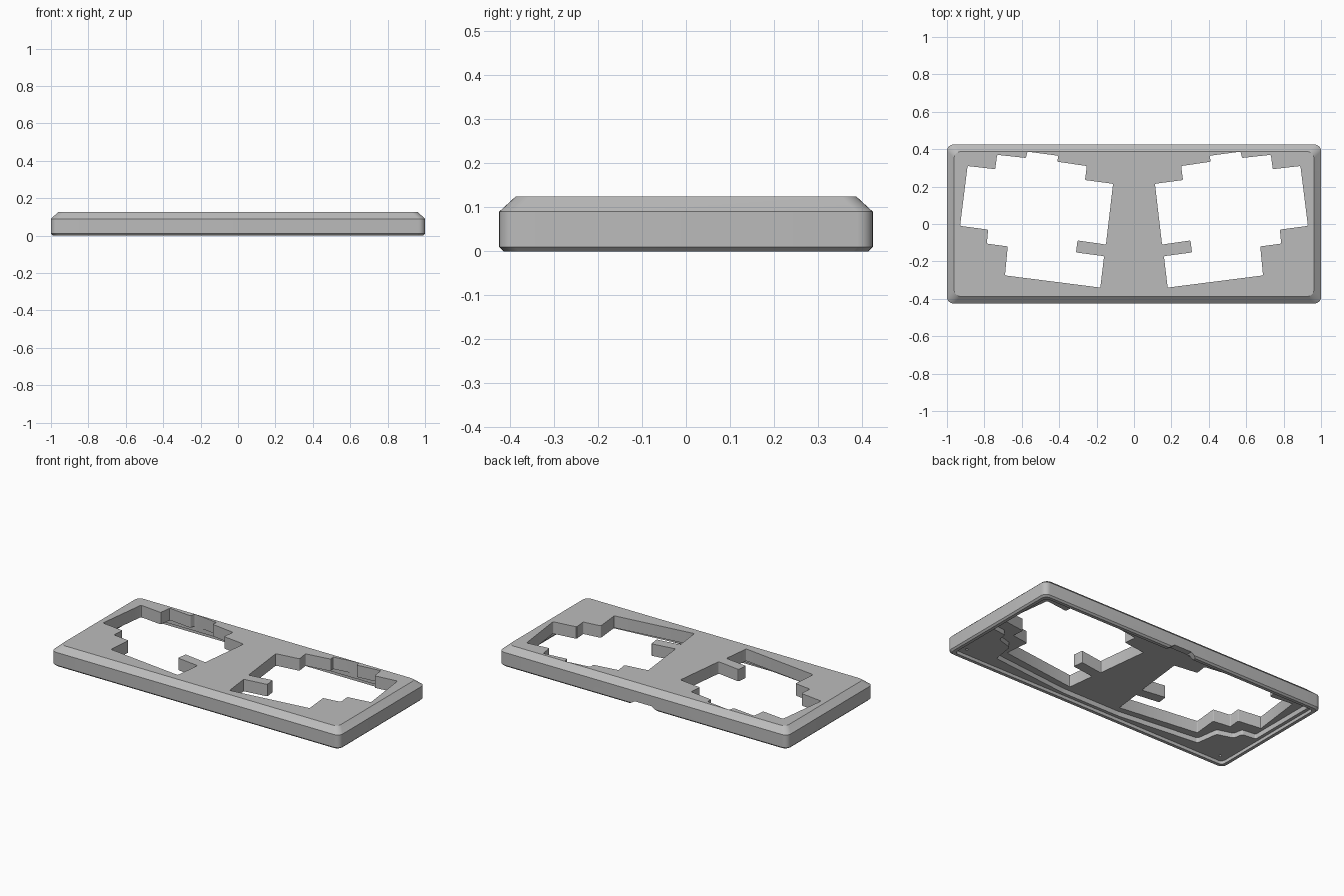
import bpy, bmesh, math

cube = bpy.data.objects.get("Cube")
if cube:
    bpy.data.objects.remove(cube, do_unlink=True)

HX, HY = 1.0, 0.425

grey = bpy.data.materials.new("matte grey")
grey.use_nodes = True
colour = (0.5, 0.5, 0.5, 1)
grey.diffuse_color = colour
grey.node_tree.nodes["Principled BSDF"].inputs["Base Color"].default_value = colour


def make_object(name, bm):
    bmesh.ops.recalc_face_normals(bm, faces=bm.faces)
    mesh = bpy.data.meshes.new(name)
    bm.to_mesh(mesh)
    bm.free()
    mesh.materials.append(grey)
    obj = bpy.data.objects.new(name, mesh)
    bpy.context.collection.objects.link(obj)
    return obj


def rounded_rect(inset, radius, steps=6):
    pts = []
    for i, (sx, sy) in enumerate([(1, 1), (-1, 1), (-1, -1), (1, -1)]):
        for s in range(steps + 1):
            a = math.pi / 2 * (i + s / steps)
            pts.append((sx * (HX - inset - radius) + radius * math.cos(a),
                        sy * (HY - inset - radius) + radius * math.sin(a)))
    return pts


def loft(name, rings):
    """Skin equal-length outlines given as (height, points)."""
    bm = bmesh.new()
    loops = [[bm.verts.new((x, y, z)) for x, y in pts] for z, pts in rings]
    for low, high in zip(loops, loops[1:]):
        for i in range(len(low)):
            j = (i + 1) % len(low)
            bm.faces.new((low[i], low[j], high[j], high[i]))
    bm.faces.new(loops[0][::-1])
    bm.faces.new(loops[-1])
    return make_object(name, bm)


def prism(name, pts, z0, z1, radius=0.006):
    """Upright prism with softly rounded corners."""
    bm = bmesh.new()
    low = [bm.verts.new((x, y, z0)) for x, y in pts]
    high = [bm.verts.new((x, y, z1)) for x, y in pts]
    walls = []
    for i in range(len(pts)):
        j = (i + 1) % len(pts)
        bm.faces.new((low[i], low[j], high[j], high[i]))
        walls.append(bm.edges.get((low[i], high[i])))
    bm.faces.new(low[::-1])
    bm.faces.new(high)
    bmesh.ops.recalc_face_normals(bm, faces=bm.faces)
    if radius:
        bmesh.ops.bevel(bm, geom=walls, offset=radius, segments=3,
                        affect='EDGES', profile=0.5)
    return make_object(name, bm)


def cut(target, cutter):
    cutter.hide_render = True
    mod = target.modifiers.new("cut", 'BOOLEAN')
    mod.operation = 'DIFFERENCE'
    mod.solver = 'EXACT'
    mod.object = cutter
    bpy.context.view_layer.objects.active = target
    bpy.ops.object.modifier_apply(modifier=mod.name)
    bpy.data.objects.remove(cutter, do_unlink=True)


def mirrored(pts):
    return [(-x, y) for x, y in reversed(pts)]


# Outer shell with chamfered top and a fine lower chamfer
case = loft("case_frame", [(z, rounded_rect(inset, 0.035)) for z, inset in
                           [(0, 0.01), (0.01, 0), (0.09, 0), (0.125, 0.038)]])

# Shallow seat for a base plate
cut(case, loft("base_seat", [(z, rounded_rect(0.03, 0.025)) for z in (-0.05, 0.02)]))

# Deeper pocket beneath the key areas
pocket = [(0.2, -0.375), (0.73, -0.32), (0.75, -0.18), (0.85, -0.15),
          (0.86, -0.09), (0.95, -0.08), (0.95, 0.385)]
cut(case, prism("pocket", pocket + mirrored(pocket), -0.05, 0.05, 0.012))

# Stepped key openings, one for each hand
opening = [(0.112, 0.215), (0.262, 0.235), (0.252, 0.31), (0.41, 0.333),
           (0.405, 0.365), (0.57, 0.387), (0.578, 0.353), (0.732, 0.37),
           (0.742, 0.293), (0.89, 0.31), (0.93, -0.01), (0.78, -0.03),
           (0.787, -0.105), (0.675, -0.12), (0.69, -0.275), (0.18, -0.34),
           (0.16, -0.172), (0.31, -0.152), (0.302, -0.088), (0.15, -0.11)]
for side, pts in (("left", opening), ("right", mirrored(opening))):
    cut(case, prism(side + "_opening", pts, -0.05, 0.2))

# Cable notch in the middle of the back lower edge
bm = bmesh.new()
ends = [[bm.verts.new((x, y, z)) for x, z in
         [(-0.11, -0.01), (0.11, -0.01), (0.06, 0.025), (-0.06, 0.025)]]
        for y in (0.37, 0.5)]
for i in range(4):
    j = (i + 1) % 4
    bm.faces.new((ends[0][i], ends[0][j], ends[1][j], ends[1][i]))
bm.faces.new(ends[0][::-1])
bm.faces.new(ends[1])
cut(case, make_object("cable_notch", bm))

# Small screw holes in the underside corners
for sx in (-1, 1):
    ring = [(sx * 0.92 + 0.008 * math.cos(math.tau * k / 12),
             -0.35 + 0.008 * math.sin(math.tau * k / 12)) for k in range(12)]
    cut(case, prism("screw_hole", ring, 0.0, 0.06, 0))

bpy.ops.object.select_all(action='DESELECT')
case.select_set(True)
bpy.context.view_layer.objects.active = case
bpy.ops.object.shade_smooth_by_angle(angle=math.radians(25))
